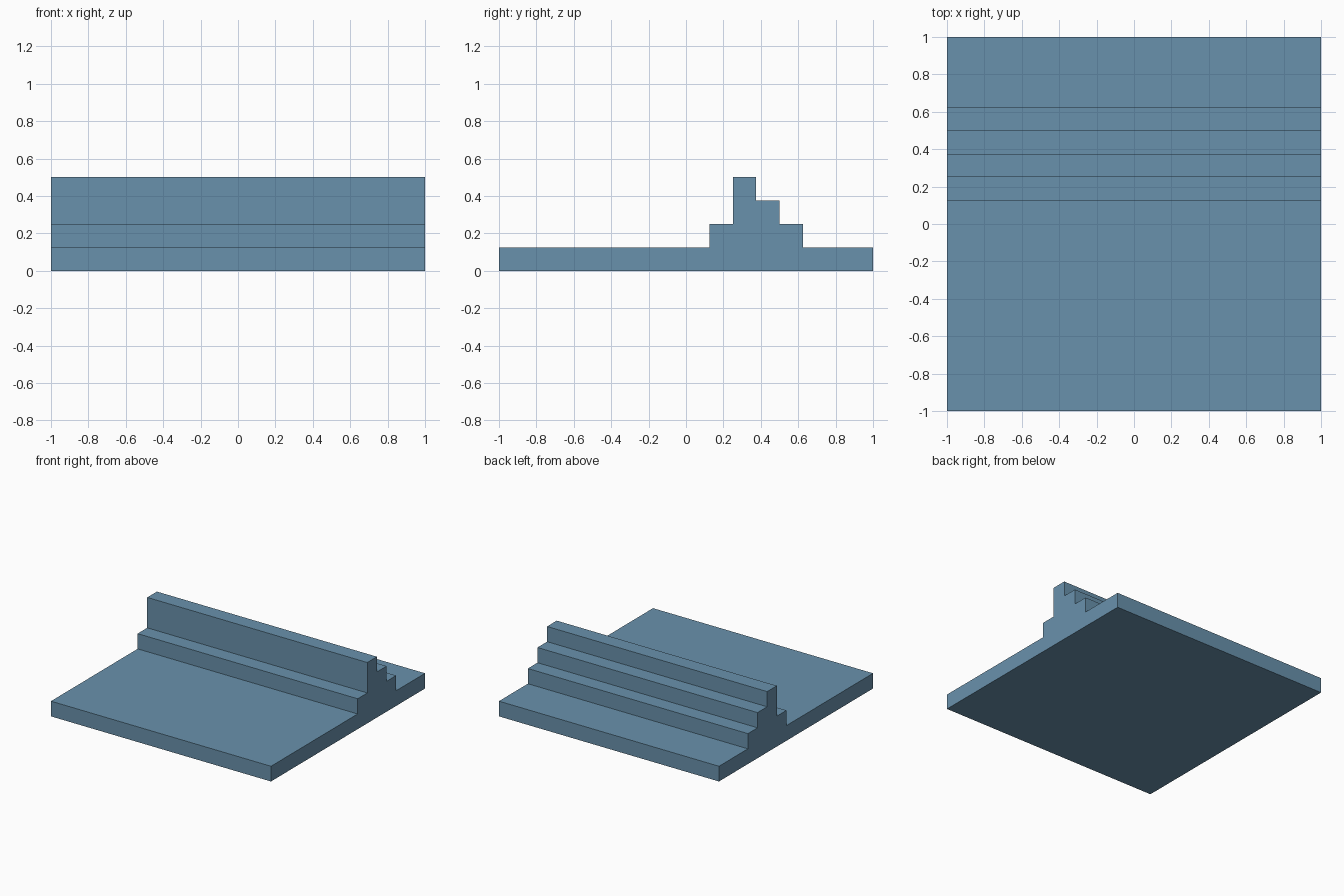
import bpy, bmesh

if "Cube" in bpy.data.objects:
    bpy.data.objects.remove(bpy.data.objects["Cube"])

# Single flat colour
mat = bpy.data.materials.new("slate_blue")
mat.diffuse_color = (0.141, 0.283, 0.413, 1.0)
mat.use_nodes = True
mat.node_tree.nodes["Principled BSDF"].inputs["Base Color"].default_value = mat.diffuse_color

# Stepped side profile (y, z), in units of 1/8
steps = [(-8, 1, 1), (1, 2, 2), (2, 3, 4), (3, 4, 3), (4, 5, 2), (5, 8, 1)]  # y start, y end, height
profile = [(-8, 0)]
for y0, y1, z in steps:
    profile += [(y0, z), (y1, z)]
profile.append((8, 0))

# Extrude the profile across the full width
bm = bmesh.new()
side = bm.faces.new([bm.verts.new((-1, y / 8, z / 8)) for y, z in profile])
ext = bmesh.ops.extrude_face_region(bm, geom=[side], use_keep_orig=True)
new_verts = [g for g in ext["geom"] if isinstance(g, bmesh.types.BMVert)]
bmesh.ops.translate(bm, verts=new_verts, vec=(2, 0, 0))
bmesh.ops.recalc_face_normals(bm, faces=bm.faces)

mesh = bpy.data.meshes.new("stepped_base")
bm.to_mesh(mesh)
bm.free()
mesh.materials.append(mat)
bpy.context.collection.objects.link(bpy.data.objects.new("stepped_base", mesh))
